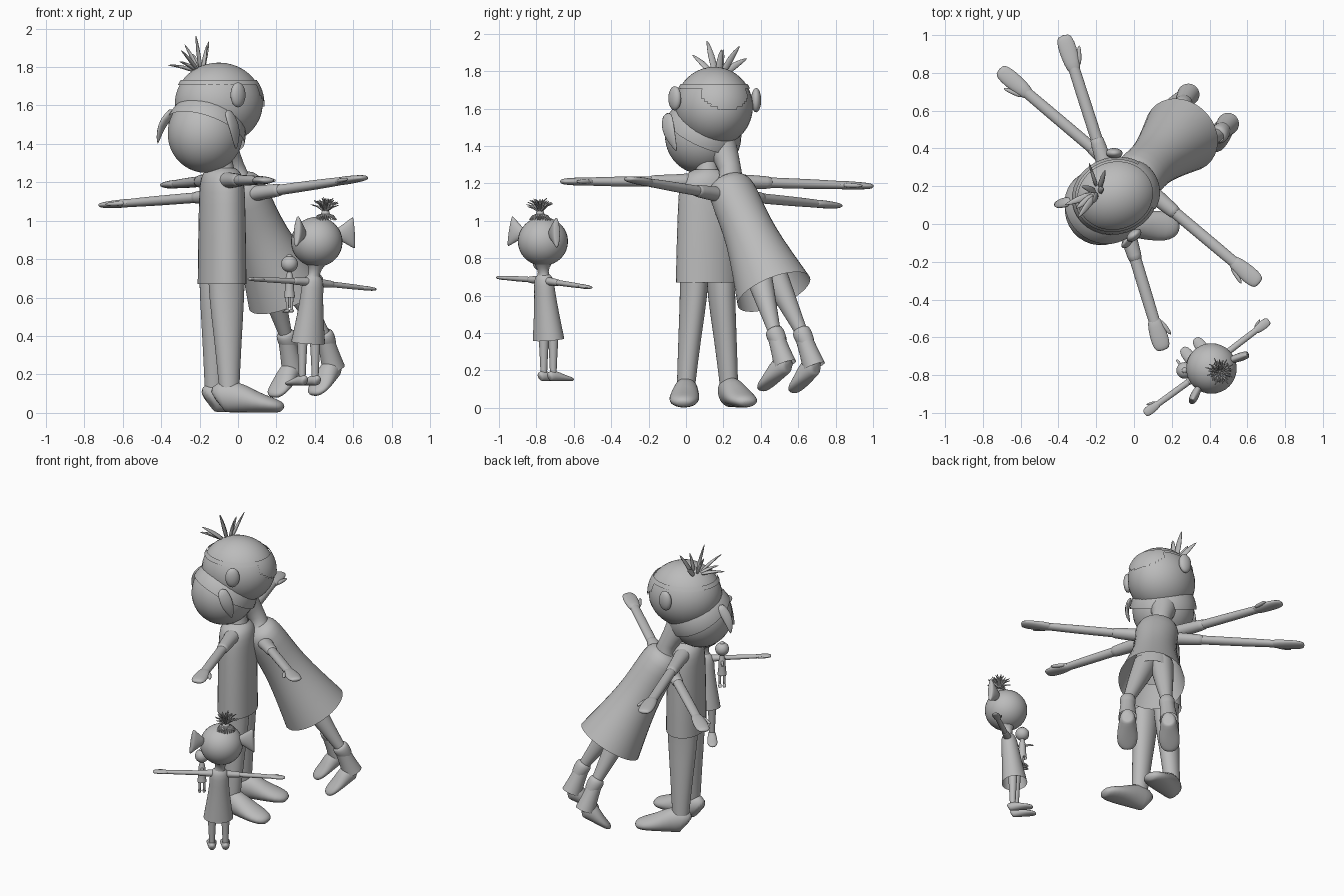
import bpy, bmesh, math, random
from mathutils import Vector as V, Matrix

if "Cube" in bpy.data.objects:
    bpy.data.objects.remove(bpy.data.objects["Cube"])

random.seed(4)
grey = bpy.data.materials.new("plain_grey")
grey.diffuse_color = (0.5, 0.5, 0.5, 1)
grey.use_nodes = True
grey.node_tree.nodes["Principled BSDF"].inputs["Base Color"].default_value = grey.diffuse_color
UP = V((0, 0, 1))


def finish(name, bm, sub=0):
    bmesh.ops.recalc_face_normals(bm, faces=bm.faces[:])
    me = bpy.data.meshes.new(name)
    bm.to_mesh(me)
    bm.free()
    me.materials.append(grey)
    me.polygons.foreach_set("use_smooth", [True] * len(me.polygons))
    ob = bpy.data.objects.new(name, me)
    bpy.context.collection.objects.link(ob)
    if sub:
        m = ob.modifiers.new("smooth", 'SUBSURF')
        m.levels = m.render_levels = sub
    return ob


def tube(name, pts, side, sub=1, n=16, cap=False):
    """Loft ellipses: each point is x, y, z, half width along side, half height."""
    bm = bmesh.new()
    c = [V(p[:3]) for p in pts]
    rings = []
    for i, p in enumerate(pts):
        t = (c[min(i + 1, len(c) - 1)] - c[max(i - 1, 0)]).normalized()
        v = t.cross(V(side)).normalized()
        u = v.cross(t)
        rings.append([bm.verts.new(c[i] + u * p[3] * math.cos(a) + v * p[4] * math.sin(a))
                      for a in (2 * math.pi * k / n for k in range(n))])
    for a, b in zip(rings, rings[1:]):
        for k in range(n):
            bm.faces.new((a[k], a[(k + 1) % n], b[(k + 1) % n], b[k]))
    if cap:
        bm.faces.new(rings[0])
        bm.faces.new(rings[-1])
    return finish(name, bm, sub)


def along(a, b, spec):
    """Points from a to b; spec rows are (fraction, width, height)."""
    a, b = V(a), V(b)
    return [(*a.lerp(b, f), w, h) for f, w, h in spec]


def ball(name, c, r, yaw=0, keep=None, seg=32, plane=None):
    bm = bmesh.new()
    M = Matrix.Translation(c) @ Matrix.Rotation(yaw, 4, 'Z') @ Matrix.Diagonal((*r, 1))
    bmesh.ops.create_uvsphere(bm, u_segments=seg, v_segments=seg * 2 // 3, radius=1, matrix=M)
    if keep:
        bad = [f for f in bm.faces if not keep(f.calc_center_median() - V(c))]
        bmesh.ops.delete(bm, geom=bad, context='FACES')
    if plane:
        bmesh.ops.bisect_plane(bm, geom=bm.verts[:] + bm.edges[:] + bm.faces[:],
                               plane_co=plane[0], plane_no=plane[1], clear_inner=True)
    return finish(name, bm)


def arm(name, sh, tip, face, r, sleeve):
    side = (V(tip) - V(sh)).cross(UP).normalized()
    tube(name + "_sleeve", along(sh, tip, [(-.12, r * 1.6, r * 1.4), (.02, r * 1.3, r * 1.15), (sleeve, r * 1.15, r * 1.05),
         (sleeve + .001, r * .9, r * .8)]), side)
    tube(name + "_forearm", along(sh, tip, [(sleeve - .05, r * .95, r * .85), (.55, r * .95, r * .8), (.77, r * .9, r * .65)]), side)
    tube(name + "_hand", along(sh, tip, [(.72, r * .9, r * .65), (.8, r * 1.3, r * .7), (.9, r * 1.45, r * .6),
         (.97, r * 1.3, r * .5), (1, r * .8, r * .3)]), side, cap=True)
    base = V(sh).lerp(V(tip), .76) + V(face) * r * .8
    end = V(sh).lerp(V(tip), .9) + V(face) * r * 1.9
    tube(name + "_thumb", along(base, end, [(0, r * .45, r * .4), (.6, r * .45, r * .4), (1, r * .2, r * .2)]), side, n=8, cap=True)


def foot(name, heel, toe, w, h, side):
    """Shoe, tall at the heel and low at the toe."""
    a, b = V(heel), V(toe)
    up = V(side).cross(b - a).normalized()
    up = up if up.z > 0 else -up
    rows = [(0, .45, .7), (.06, .7, .95), (.3, .8, .95), (.55, .95, .65), (.82, .95, .45), (.96, .65, .35), (1, .3, .2)]
    tube(name, [(*(a.lerp(b, f) + up * h * hh), w * ww, h * hh) for f, ww, hh in rows], side, cap=True)


# ---------- standing man, facing mostly +x ----------
F, S = V((.95, .31, 0)), V((.31, -.95, 0))
yaw = math.atan2(F.y, F.x)
mc = V((-.083, .115, 0))
tube("man_shirt", [(mc.x, mc.y, z, w, d) for z, w, d in
     [(.67, .178, .124), (.9, .173, .122), (1.1, .165, .118), (1.2, .158, .115), (1.25, .128, .1), (1.275, .07, .07)]], S)
tube("man_neck", [(mc.x, mc.y, 1.25, .07, .07), (mc.x, mc.y, 1.3, .055, .055), (mc.x - .02, mc.y, 1.5, .055, .055)], S)
for nm, k, toe, back in (("right", 1, V((.985, -.06, 0)), .07), ("left", -1, V((.93, .36, 0)), .045)):
    hip, ank = mc + S * k * .075, mc + S * k * .12
    mid = hip.lerp(ank, .6)
    tube("man_trouser_" + nm, [(hip.x, hip.y, .76, .078, .1), (hip.x, hip.y, .62, .074, .098),
         (mid.x, mid.y, .36, .06, .072), (ank.x, ank.y, .13, .05, .055)], S)
    h = ank - toe * back
    foot("man_shoe_" + nm, h, h + toe * (.285 + back), .086, .09, toe.cross(UP))
arm("man_right_arm", (-.04, -.03, 1.21), (.155, -.67, 1.21), F, .034, .25)
arm("man_left_arm", (-.14, .27, 1.21), (-.375, 1.0, 1.185), F, .034, .25)
hc = V((-.1, .15, 1.61))
ball("man_head", hc, (.232, .205, .213), yaw)


# headband with a visor over the eyes
def visor(p):
    front = p.dot(F) > .1 and (p.dot(S) / .13) ** 2 + (max(0, .06 - p.z) / .075) ** 2 < 1
    return .095 < p.z < .118 or (front and p.z < .118)


ball("man_glasses", hc, (.24, .212, .22), yaw, visor, 72)
for nm, c, k in (("right", (0, -.06, 1.655), 1), ("left", (-.105, .375, 1.645), -1)):
    ball("man_ear_" + nm, c, (.045, .027, .065), yaw + k * .35, None, 18)
# hair tuft of curved spikes
for i, tip in enumerate([(-.22, .11, 1.97), (-.16, .19, 1.92), (-.37, .1, 1.81), (-.3, .03, 1.89),
                         (-.15, .29, 1.94), (-.24, .33, 1.87), (-.28, .2, 1.92), (-.31, .08, 1.83)]):
    b = V((-.19, .17, 1.79)).lerp(V(tip), .15)
    b.z = 1.775
    m = b.lerp(V(tip), .5) + V((0, 0, .012))
    tube("man_hair_spike_%d" % i, [(*b, .019, .012), (*m, .024, .011), (*tip, .003, .002)], S, n=8, cap=True)

# ---------- leaning woman, facing -x -y ----------
WF, WS = V((-.63, -.78, 0)), V((.78, -.63, 0))
top, hem = V((-.005, .225, 1.21)), V((.25, .47, .62))
tube("woman_dress", along(top, hem, [(-.03, .06, .06), (.0, .115, .1), (.08, .145, .125), (.3, .135, .132), (.5, .143, .142),
     (.75, .176, .175), (1, .215, .213)]), WS)
tube("woman_neck", [(-.005, .235, 1.18, .1, .08), (-.005, .245, 1.24, .06, .055), (-.05, .225, 1.32, .065, .065), (-.1, .17, 1.43, .1, .1)], WS)
arm("woman_left_arm", (.11, .15, 1.145), (.665, -.315, 1.225), WF, .033, .2)
arm("woman_right_arm", (-.1, .3, 1.13), (-.715, .82, 1.08), WF, .033, .2)
waist = top.lerp(hem, .55)
tube("woman_hips", along(top, hem, [(.5, .11, .1), (.65, .125, .105), (.85, .12, .09)]), WS)
for nm, k, ank, heel, toe in (
        ("right", -1, (.25, .62, .40), (.32, .72, .19), (.19, .58, .07)),
        ("left", 1, (.45, .475, .40), (.53, .57, .2), (.4, .41, .08))):
    tube("woman_leg_" + nm, along(waist.lerp(hem, .4) + WS * k * .055, ank, [(0, .075, .085), (.45, .06, .062), (.75, .045, .045), (1, .034, .034)]), WS)
    tube("woman_sock_" + nm, along(ank, V(ank).lerp(V(heel), .25), [(-.4, .036, .036), (-.3, .05, .05), (.3, .053, .053), (1, .045, .045)]), WS)
    low = V(heel).lerp(V(toe), .25) + V((0, 0, .06))
    tube("woman_ankle_" + nm, along(ank, low, [(0, .045, .045), (.5, .05, .05), (1, .06, .065)]), WS)
    foot("woman_shoe_" + nm, heel, toe, .07, .062, WS)
wc = V((-.17, .085, 1.455))
wyaw = math.atan2(WF.y, WF.x)
ball("woman_head", wc, (.2, .195, .205), wyaw)
ball("woman_hair", wc, (.212, .21, .215), wyaw, None, 40, (wc + UP * .01, UP * .87 - WF * .5))
# hair flicks beside the cheeks
tube("woman_hair_flick_left", [(-.06, -.1, 1.58, .03, .015), (-.02, -.1, 1.5, .045, .014),
     (-.01, -.075, 1.43, .03, .01), (-.01, -.05, 1.37, .004, .004)], WF, cap=True)
tube("woman_hair_flick_right", [(-.33, .12, 1.58, .03, .02), (-.385, .11, 1.52, .035, .016),
     (-.41, .11, 1.46, .025, .01), (-.418, .11, 1.4, .004, .004)], WF, cap=True)

# ---------- child, facing the couple ----------
CF, CS = V((-.6, .8, 0)), V((.8, .6, 0))
tube("child_dress", along((.392, -.762, .705), (.365, -.735, .365), [(-.03, .03, .03), (.03, .062, .05), (.25, .06, .055),
     (.6, .074, .066), (1, .095, .082)]), CS)
tube("child_neck", [(.392, -.762, .69, .045, .036), (.397, -.763, .725, .024, .024), (.405, -.765, .775, .045, .045), (.41, -.765, .82, .095, .095)], CS)
ball("child_head", (.41, -.765, .89), (.134, .134, .13))
arm("child_left_arm", (.345, -.795, .683), (.055, -1.005, .697), CF, .018, .2)
arm("child_right_arm", (.435, -.725, .675), (.715, -.51, .643), CF, .018, .2)
for nm, k in (("right", 1), ("left", -1)):
    a = V((.368, -.735, 0)) + CS * k * .042
    tube("child_leg_" + nm, [(a.x, a.y, .46, .034, .034), (a.x, a.y, .3, .023, .023), (a.x, a.y, .16, .017, .017)], CS)
    h = a - CF * .03 + V((0, 0, .142))
    foot("child_shoe_" + nm, h, h + CF * .16, .034, .03, CS)
# flared ears
for nm, a, b in (("right", (.5, -.725, .93), (.605, -.69, .937)), ("left", (.345, -.86, .93), (.305, -.942, .945))):
    tube("child_ear_" + nm, along(a, b, [(0, .02, .016), (.35, .04, .022), (.7, .066, .024), (.97, .085, .02), (1, .082, .012)]), UP, cap=True)
# hair tuft tied on top, with strands over the crown
hb = V((.455, -.78, 1.02))
tube("child_hair_tie", [(*(hb - UP * .02), .03, .03), (*(hb + UP * .045), .022, .022)], CS, cap=True)
for i in range(24):
    a = i * math.pi / 12
    out = V((math.cos(a), math.sin(a), 0))
    tube("child_crown_strand_%d" % i, [(*(hb + out * .022 + UP * .012), .005, .005), (*(hb + out * .04 + UP * .006), .005, .005),
         (*(hb + out * .058 - UP * .016), .003, .003)], out.cross(UP), 0, 6)
for i in range(32):
    a, r = i * 2.4, .08 * math.sqrt((i + 1) / 32)
    out = V((math.cos(a), math.sin(a), 0))
    z = .105 - 6 * r * r + random.uniform(-.012, .006)
    tube("child_hair_strand_%d" % i, [(*(hb + out * .008 + UP * .03), .005, .005),
         (*(hb + out * r * .55 + UP * (z * .85)), .005, .005), (*(hb + out * r + UP * z), .002, .002)],
         out.cross(UP), 0, 6)

# ---------- small doll ----------
dc = V((.268, -.775, 0))
ball("doll_head", dc + UP * .775, (.044, .044, .043), 0, None, 20)
ball("doll_bun", dc + UP * .812, (.016, .016, .014), 0, None, 12)
tube("doll_body", [(*(dc + UP * z), r, r) for z, r in [(.75, .012), (.72, .014), (.70, .024), (.65, .022), (.6, .03)]], CS)
for nm, k in (("right", 1), ("left", -1)):
    p = dc + CS * k * .014
    tube("doll_leg_" + nm, [(*(p + UP * .63), .012, .012), (*(p + UP * .53), .007, .007)], CS, n=8)
    foot("doll_shoe_" + nm, p - CF * .012 + UP * .522, p + CF * .035 + UP * .522, .012, .01, CS)
    tube("doll_arm_" + nm, along(dc + UP * .695, dc + CF * k * .07 + UP * .685, [(0, .01, .01), (.8, .008, .007), (1, .006, .004)]), CS, n=8)
